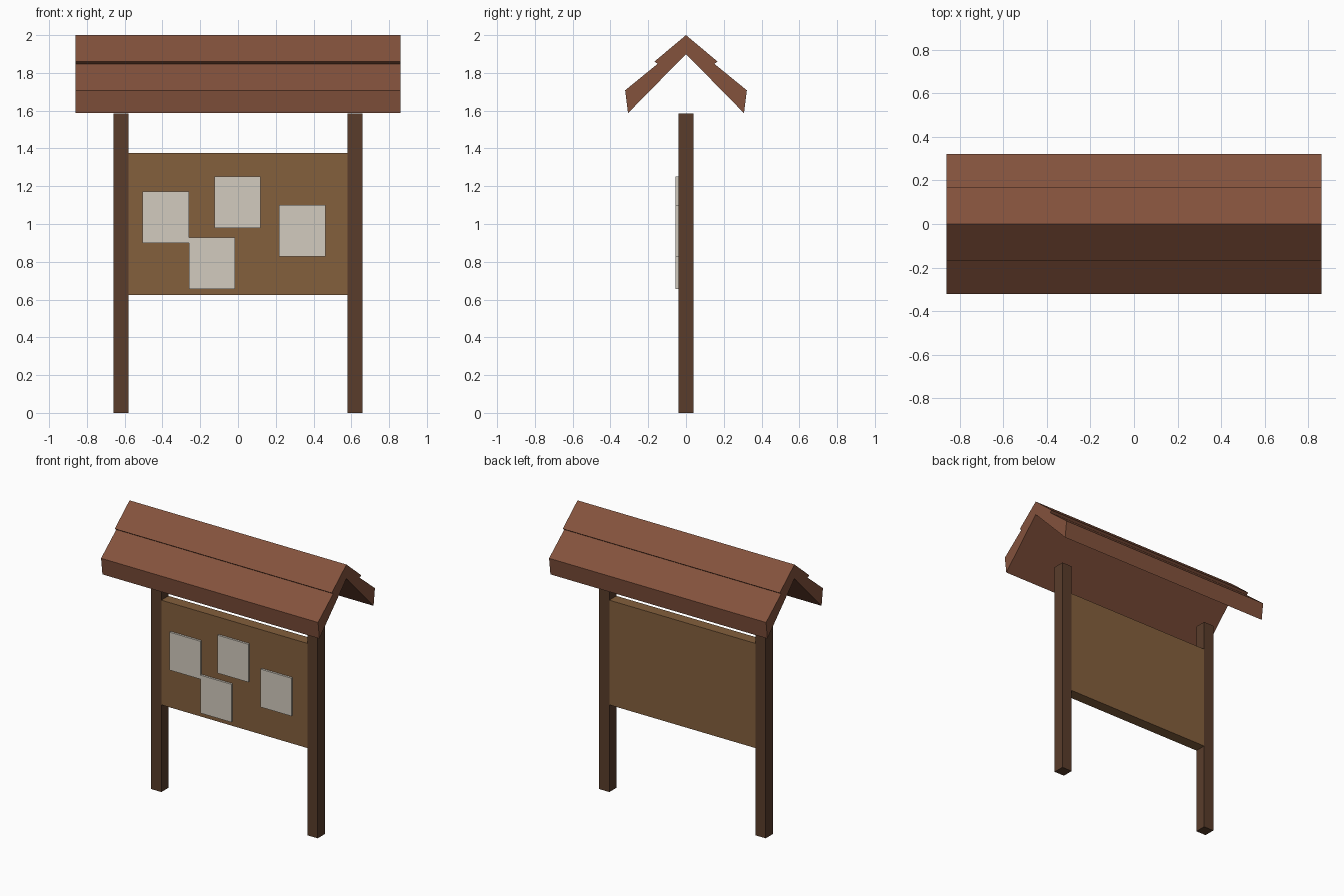
import bpy, bmesh

if "Cube" in bpy.data.objects:
    bpy.data.objects.remove(bpy.data.objects["Cube"])


def material(name, rgb):
    m = bpy.data.materials.new(name)
    m.diffuse_color = (*rgb, 1)
    m.use_nodes = True
    m.node_tree.nodes["Principled BSDF"].inputs["Base Color"].default_value = m.diffuse_color
    return m


post_wood = material("dark_wood", (0.10, 0.046, 0.024))
board_wood = material("board_wood", (0.23, 0.115, 0.046))
roof_wood = material("roof_wood", (0.23, 0.085, 0.046))
paper = material("paper", (0.65, 0.60, 0.52))


def finish(bm, name, mat):
    bmesh.ops.recalc_face_normals(bm, faces=bm.faces)
    mesh = bpy.data.meshes.new(name)
    bm.to_mesh(mesh)
    bm.free()
    mesh.materials.append(mat)
    ob = bpy.data.objects.new(name, mesh)
    bpy.context.collection.objects.link(ob)
    return ob


def box(name, x, y, z, mat):
    """Box from (min, max) pairs."""
    bm = bmesh.new()
    bmesh.ops.create_cube(bm, size=1)
    for v in bm.verts:
        v.co = [lo + (c + 0.5) * (hi - lo) for c, (lo, hi) in zip(v.co, (x, y, z))]
    return finish(bm, name, mat)


def prism(name, profile, half_width, mat):
    """Closed YZ profile extruded along x."""
    bm = bmesh.new()
    face = bm.faces.new([bm.verts.new((-half_width, y, z)) for y, z in profile])
    ext = bmesh.ops.extrude_face_region(bm, geom=[face])
    verts = [g for g in ext["geom"] if isinstance(g, bmesh.types.BMVert)]
    bmesh.ops.translate(bm, verts=verts, vec=(2 * half_width, 0, 0))
    return finish(bm, name, mat)


# Posts
for side, label in ((-1, "left"), (1, "right")):
    box(f"{label}_post", sorted((side * 0.58, side * 0.66)), (-0.04, 0.04),
        (0, 1.585), post_wood)

# Notice board between the posts
box("notice_board", (-0.58, 0.58), (-0.04, 0.04), (0.625, 1.375), board_wood)

# Pinned sheets, placed by lower left corner
for i, (x, z) in enumerate(((-0.505, 0.90), (-0.125, 0.98), (0.217, 0.828), (-0.26, 0.657))):
    box(f"paper_sheet_{i + 1}", (x, x + 0.245), (-0.055, -0.03), (z, z + 0.272), paper)

# Gabled roof with a stepped overlap on both slopes
slope = [(0.167, 1.86), (0.15, 1.848), (0.322, 1.708), (0.307, 1.587)]
profile = ([(0, 2.0)] + slope + [(0, 1.9)]
           + [(-y, z) for y, z in reversed(slope)])
prism("gabled_roof", profile, 0.86, roof_wood)
